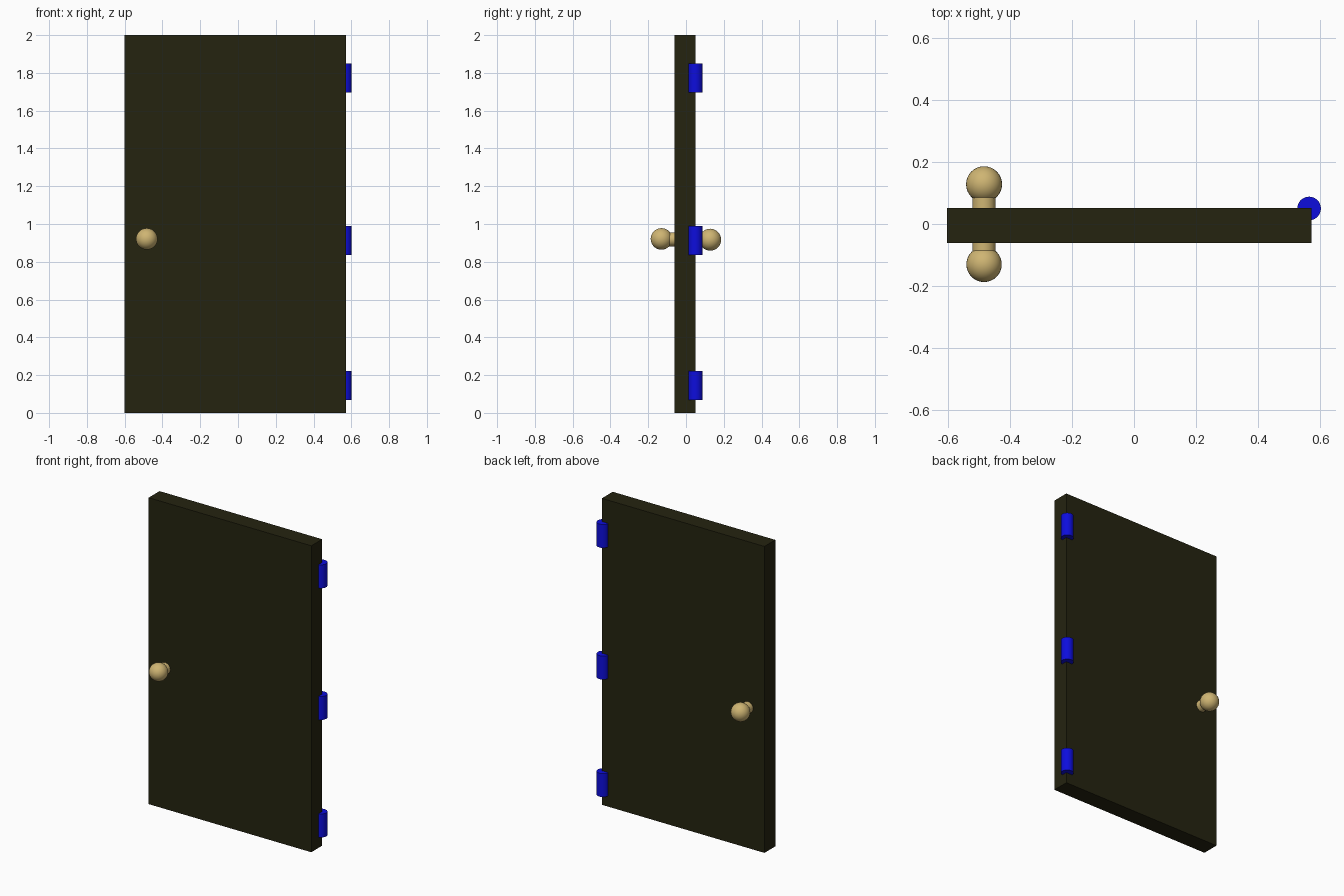
import bpy
import math

if "Cube" in bpy.data.objects:
    bpy.data.objects.remove(bpy.data.objects["Cube"])


def material(name, rgb):
    m = bpy.data.materials.new(name)
    m.diffuse_color = (*rgb, 1.0)
    m.use_nodes = True
    m.node_tree.nodes["Principled BSDF"].inputs["Base Color"].default_value = m.diffuse_color
    return m


WOOD = material("dark_wood", (0.018, 0.017, 0.005))
BRASS = material("brass", (0.62, 0.46, 0.17))
BLUE = material("blue_hinge", (0.004, 0.004, 0.72))


def finish(name, mat, smooth=True):
    ob = bpy.context.object
    ob.name = name
    ob.data.materials.append(mat)
    if smooth:
        bpy.ops.object.shade_smooth_by_angle(angle=math.radians(40))
    return ob


# Door slab
X0, X1, Y0, Y1 = -0.602, 0.572, -0.061, 0.051
bpy.ops.mesh.primitive_cube_add(size=1, location=((X0 + X1) / 2, (Y0 + Y1) / 2, 1.0))
bpy.context.object.scale = (X1 - X0, Y1 - Y0, 2.0)
bpy.ops.object.transform_apply(location=False, rotation=False, scale=True)
finish("door_slab", WOOD, smooth=False)

# Knobs with round necks: name, knob centre y and z, radius, door face y
for side, y, z, r, face in (("front", -0.130, 0.921, 0.057, Y0),
                            ("back", 0.128, 0.917, 0.058, Y1)):
    bpy.ops.mesh.primitive_uv_sphere_add(segments=32, ring_count=16, radius=r,
                                         location=(-0.483, y, z))
    finish(side + "_knob", BRASS)

    inner = face - math.copysign(0.01, face)      # sink slightly into the door
    outer = y - math.copysign(0.043, y)           # meet the knob surface
    bpy.ops.mesh.primitive_cylinder_add(vertices=32, radius=0.037,
                                        depth=abs(outer - inner),
                                        location=(-0.483, (inner + outer) / 2, 0.919),
                                        rotation=(math.pi / 2, 0, 0))
    finish(side + "_knob_neck", BRASS)

# Hinge barrels on the back right edge
for level, z in (("lower", 0.146), ("middle", 0.913), ("upper", 1.772)):
    bpy.ops.mesh.primitive_cylinder_add(vertices=32, radius=0.038, depth=0.153,
                                        location=(0.564, 0.050, z))
    finish(level + "_hinge", BLUE)
